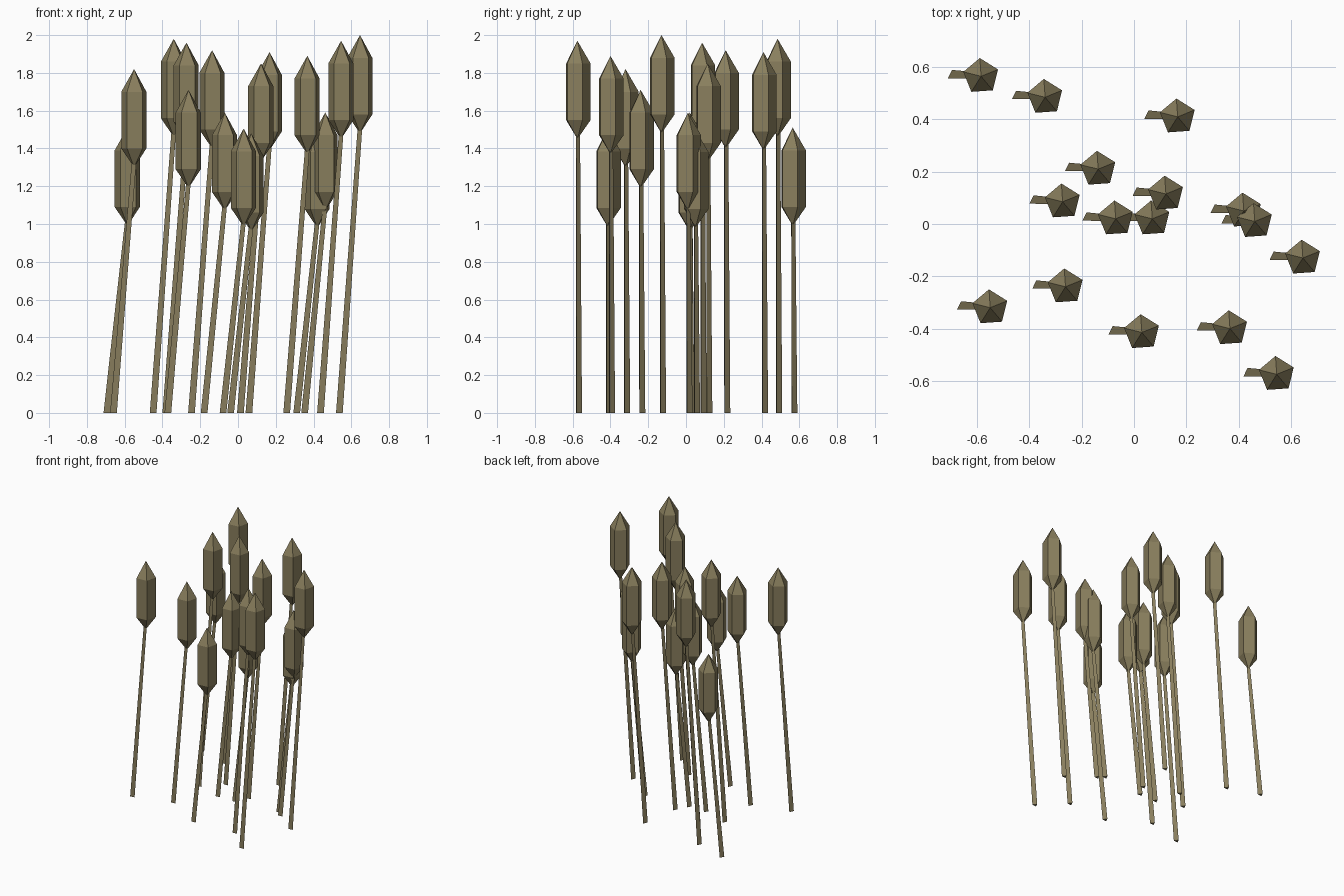
import bpy, bmesh
from math import cos, sin, radians

if "Cube" in bpy.data.objects:
    bpy.data.objects.remove(bpy.data.objects["Cube"])

# head centre x, y and tip height of each reed
REEDS = [
    (-0.585, 0.565, 1.51), (-0.34, 0.485, 1.98), (0.167, 0.41, 1.91), (-0.137, 0.21, 1.92),
    (-0.273, 0.085, 1.96), (-0.07, 0.02, 1.59), (0.122, 0.115, 1.85), (0.07, 0.02, 1.48),
    (0.42, 0.05, 1.50), (0.462, 0.01, 1.59), (0.646, -0.13, 2.0), (-0.262, -0.24, 1.71),
    (-0.55, -0.32, 1.82), (0.03, -0.415, 1.505), (0.367, -0.4, 1.89), (0.546, -0.575, 1.97),
]
HEAD_LENGTH = 0.52
LEAN = 0.11

mat = bpy.data.materials.new("dry_reed")
mat.diffuse_color = (0.25, 0.21, 0.11, 1)
mat.use_nodes = True
mat.node_tree.nodes["Principled BSDF"].inputs["Base Color"].default_value = mat.diffuse_color


def loft(name, sides, rings):
    """Faceted solid through rings (x, y, z, radius); radius 0 makes a point."""
    bm = bmesh.new()
    loops = []
    for x, y, z, r in rings:
        if r == 0:
            loops.append([bm.verts.new((x, y, z))] * sides)
            continue
        angles = [radians(94 + 360 * i / sides) for i in range(sides)]
        loops.append([bm.verts.new((x + r * cos(a), y + r * sin(a), z)) for a in angles])
    for lo, hi in zip(loops, loops[1:]):
        for i in range(sides):
            j = (i + 1) % sides
            bm.faces.new(list(dict.fromkeys((lo[i], lo[j], hi[j], hi[i]))))
    if rings[0][3]:
        bm.faces.new(loops[0][::-1])
    if rings[-1][3]:
        bm.faces.new(loops[-1])
    bmesh.ops.recalc_face_normals(bm, faces=bm.faces)
    mesh = bpy.data.meshes.new(name)
    bm.to_mesh(mesh)
    bm.free()
    mesh.materials.append(mat)
    obj = bpy.data.objects.new(name, mesh)
    bpy.context.collection.objects.link(obj)


for n, (x, y, top) in enumerate(REEDS, 1):
    bottom = top - HEAD_LENGTH
    # leaning three-sided stem
    loft(f"stem_{n}", 3, [(x - LEAN, y + 0.004, 0, 0.0205), (x, y, bottom + 0.04, 0.014)])
    # upright five-sided seed head
    loft(f"seed_head_{n}", 5, [(x, y, bottom, 0), (x, y, bottom + 0.1, 0.07),
                               (x, y, top - 0.12, 0.07), (x, y, top, 0)])
